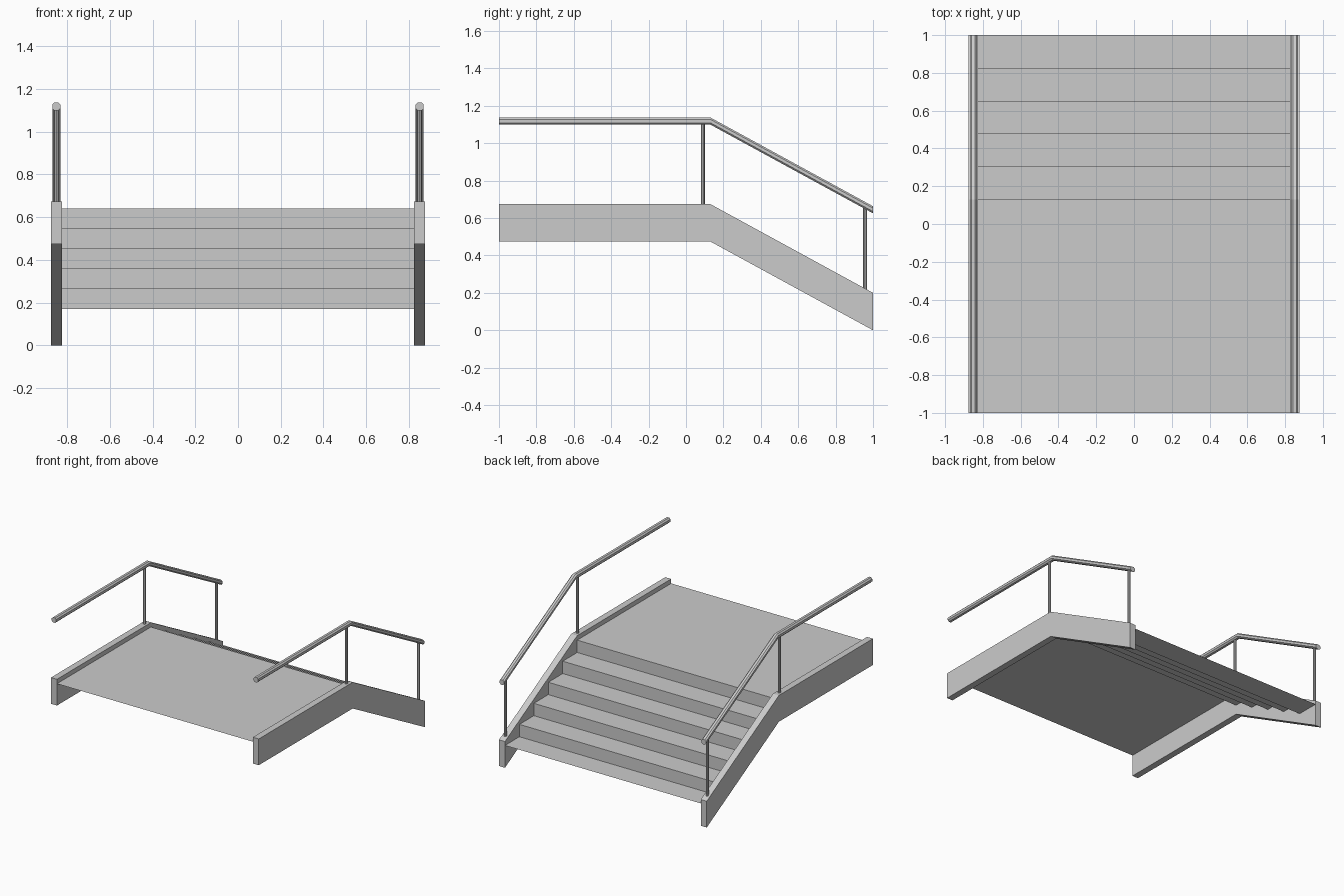
import bpy, bmesh

if "Cube" in bpy.data.objects:
    bpy.data.objects.remove(bpy.data.objects["Cube"])

BEND = 0.131      # y where the landing meets the flight
DROP = 0.474      # fall of the flight from BEND to y = 1


def make_object(name, bm):
    mesh = bpy.data.meshes.new(name)
    bm.to_mesh(mesh)
    bm.free()
    obj = bpy.data.objects.new(name, mesh)
    bpy.context.collection.objects.link(obj)
    return obj


def sweep(name, section):
    """Run an (x, z) section along the landing and down the flight."""
    bm = bmesh.new()
    rings = [[bm.verts.new((x, y, z - fall)) for x, z in section]
             for y, fall in ((-1, 0), (BEND, 0), (1, DROP))]
    n = len(section)
    for a, b in zip(rings, rings[1:]):
        for i in range(n):
            j = (i + 1) % n
            bm.faces.new((a[i], a[j], b[j], b[i]))
    bm.faces.new(rings[0])
    bm.faces.new(rings[-1][::-1])
    bmesh.ops.recalc_face_normals(bm, faces=bm.faces)
    return make_object(name, bm)


def post(name, x, y):
    fall = max(0, (y - BEND) / (1 - BEND)) * DROP
    low, high = 0.67 - fall, 1.11 - fall
    bpy.ops.mesh.primitive_cylinder_add(vertices=8, radius=0.0105, depth=high - low,
                                        location=(x, y, (low + high) / 2))
    bpy.context.object.name = name


# Landing and steps: one thin folded sheet
path = [(-1, 0.64)]
z = 0.64
for i in range(5):
    y = BEND + i * (1 - BEND) / 5
    path += [(y, z), (y, z - 0.094)]
    z -= 0.094
path.append((1, z))
bm = bmesh.new()
rows = [[bm.verts.new((x, y, z)) for x in (-0.825, 0.825)] for y, z in path]
for a, b in zip(rows, rows[1:]):
    bm.faces.new((a[0], a[1], b[1], b[0]))
make_object("landing_and_steps", bm)

for side, s in (("left", -1), ("right", 1)):
    # Side stringer
    sweep(side + "_stringer", [(s * 0.825, 0.474), (s * 0.875, 0.474),
                               (s * 0.875, 0.674), (s * 0.825, 0.674)])
    # Handrail with softened corners
    w, c, cx, cz = 0.019, 0.009, s * 0.85, 1.118
    sweep(side + "_handrail", [(cx + dx, cz + dz) for dx, dz in (
        (-c, -w), (c, -w), (w, -c), (w, c), (c, w), (-c, w), (-w, c), (-w, -c))])
    # Posts
    post(side + "_upper_post", s * 0.85, 0.09)
    post(side + "_lower_post", s * 0.85, 0.958)
